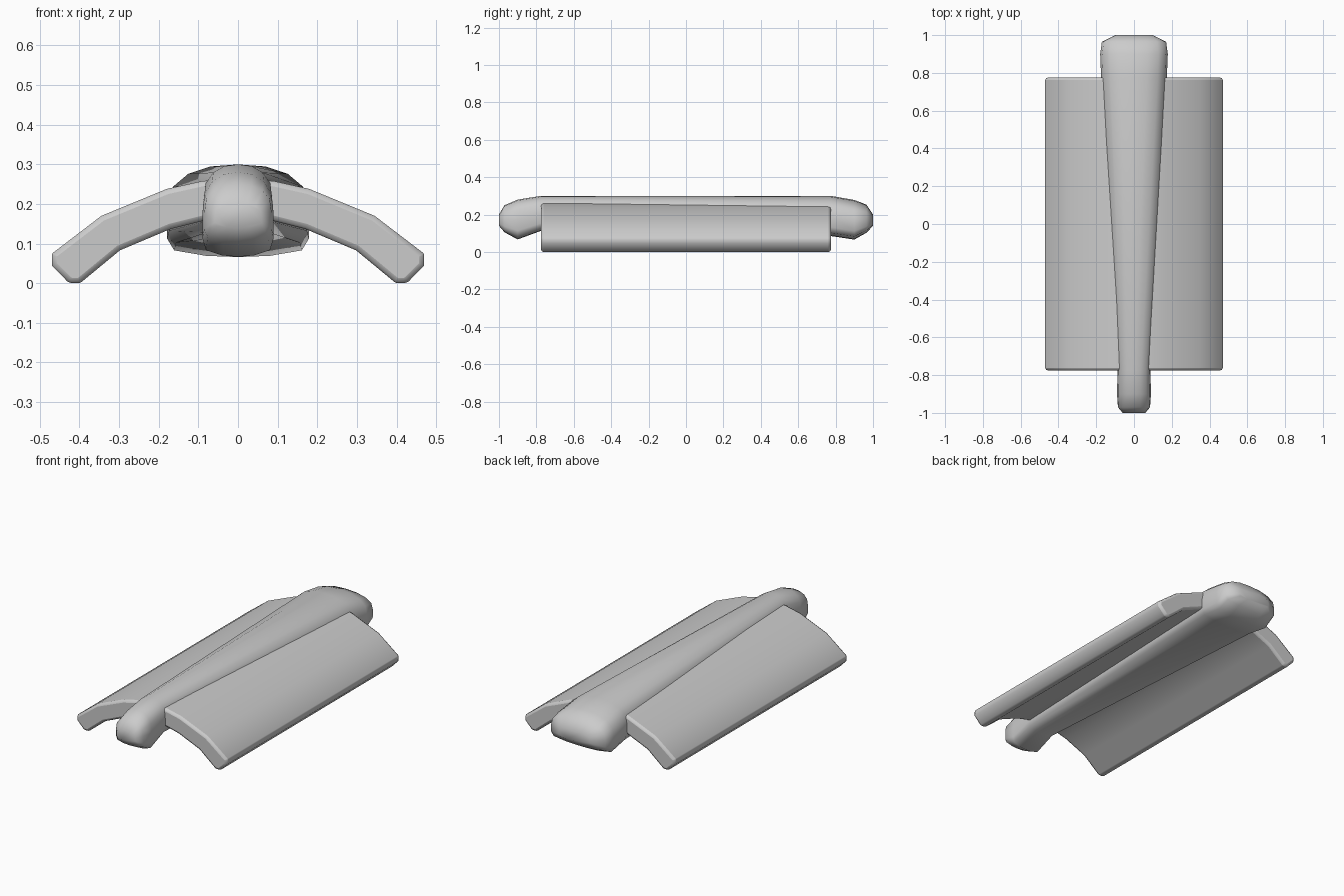
import bpy, bmesh, math

if "Cube" in bpy.data.objects:
    bpy.data.objects.remove(bpy.data.objects["Cube"])


def loft(name, rings):
    """Skin a list of closed rings and cap both ends."""
    bm = bmesh.new()
    vs = [[bm.verts.new(p) for p in r] for r in rings]
    n = len(vs[0])
    for a, b in zip(vs, vs[1:]):
        for i in range(n):
            j = (i + 1) % n
            bm.faces.new((a[i], a[j], b[j], b[i]))
    bm.faces.new(vs[0])
    bm.faces.new(vs[-1])
    bmesh.ops.recalc_face_normals(bm, faces=bm.faces)
    me = bpy.data.meshes.new(name)
    bm.to_mesh(me)
    bm.free()
    ob = bpy.data.objects.new(name, me)
    bpy.context.collection.objects.link(ob)
    return ob


def smooth(ob, angle):
    bpy.ops.object.select_all(action='DESELECT')
    ob.select_set(True)
    bpy.context.view_layer.objects.active = ob
    bpy.ops.object.shade_smooth_by_angle(angle=math.radians(angle))


def mirrored(half):
    """Complete a right-half outline that starts and ends on x = 0."""
    return half + [(-x, z) for x, z in half[-2:0:-1]]


# arched panel: outer curve, rim, then inner curve
arch = mirrored([(0, .265), (.09, .258), (.18, .238), (.345, .17), (.468, .076),
                 (.47, .07), (.47, .045), (.43, .004), (.42, 0), (.402, 0), (.395, .003),
                 (.298, .083), (.17, .137), (.09, .157), (0, .165)])
panel = loft("arched_panel", [[(x, y, z) for x, z in arch] for y in (-.775, .775)])
bev = panel.modifiers.new("end_rounding", 'BEVEL')
bev.width = .016
bev.segments = 2
bev.limit_method = 'ANGLE'
bev.angle_limit = math.radians(70)
smooth(panel, 50)

# tapered ridge beam with drooping rounded ends: y, half width, bottom, top
section = mirrored([(0, 1), (.4, .975), (.72, .89), (.94, .74), (1, .5),
                    (1, .22), (.9, .08), (.45, .015), (0, 0)])
stations = [(-1, .06, .14, .2), (-.97, .085, .105, .25), (-.9, .09, .067, .28),
            (-.775, .087, .113, .3), (.775, .174, .085, .3), (.9, .179, .066, .278),
            (.965, .17, .103, .253), (1, .1, .14, .2)]
beam = loft("ridge_beam", [[(u * w, y, lo + v * (hi - lo)) for u, v in section]
                           for y, w, lo, hi in stations])
smooth(beam, 60)
